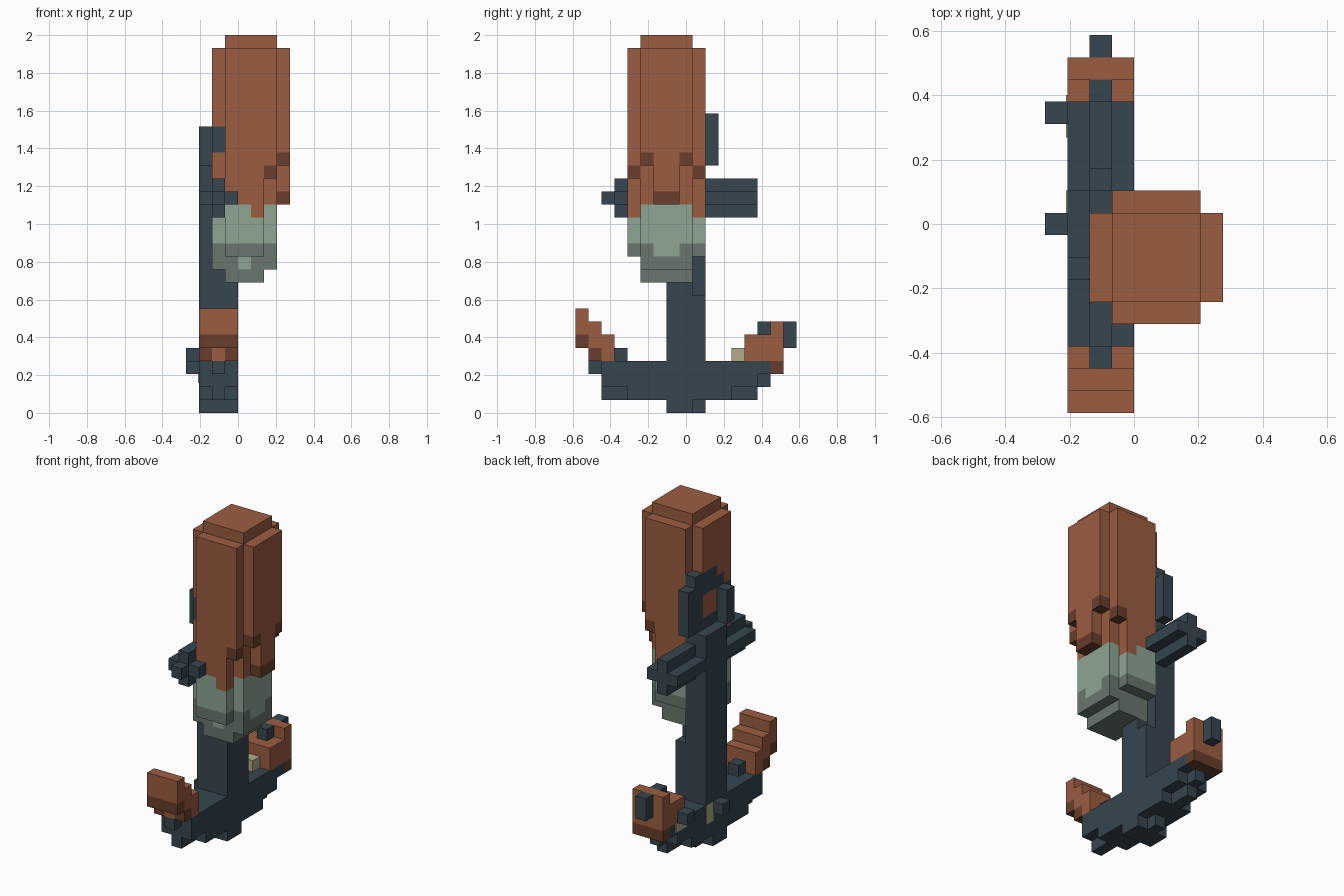
import bpy
import bmesh
from mathutils import Vector

UNIT = 2 / 29                       # edge of one block
ORIGIN = Vector((-4, -8.5, 0))      # grid corner, in blocks

default = bpy.data.objects.get("Cube")
if default:
    bpy.data.objects.remove(default, do_unlink=True)


def make_material(name, rgb):
    mat = bpy.data.materials.new(name)
    mat.use_nodes = True
    mat.diffuse_color = (*rgb, 1)
    mat.node_tree.nodes["Principled BSDF"].inputs["Base Color"].default_value = (*rgb, 1)
    return mat


names = ["rust", "dark_rust", "slate", "pale_green", "grey_green", "sand"]
colours = [(.33, .11, .053), (.138, .048, .024), (.037, .061, .078),
           (.266, .376, .296), (.138, .184, .15), (.44, .40, .26)]
materials = [make_material(n, c) for n, c in zip(names, colours)]

cells = {}                          # block position -> (part, material)


def fill(part, colour, xs, ys, zs):
    """Fill a range of blocks; later fills replace earlier ones."""
    for x in range(*xs):
        for y in range(*ys):
            for z in range(*zs):
                cells[x, y, z] = (part, names.index(colour))


def build_parts():
    """Turn the blocks into one outer-skin mesh per part."""
    axes = [Vector((1, 0, 0)), Vector((0, 1, 0)), Vector((0, 0, 1))]
    for part in sorted({p for p, _ in cells.values()}):
        bm = bmesh.new()
        for cell, (owner, mat) in cells.items():
            if owner != part:
                continue
            for a in range(3):
                u, v, n = axes[(a + 1) % 3], axes[(a + 2) % 3], axes[a]
                for side in (0, 1):
                    step = n if side else -n
                    if tuple(int(c) for c in Vector(cell) + step) in cells:
                        continue
                    p = Vector(cell) + ORIGIN + n * side
                    corners = [p, p + u, p + u + v, p + v]
                    if not side:
                        corners.reverse()
                    face = bm.faces.new([bm.verts.new(c * UNIT) for c in corners])
                    face.material_index = mat
        bmesh.ops.remove_doubles(bm, verts=bm.verts, dist=UNIT / 100)
        bmesh.ops.dissolve_limit(bm, angle_limit=.01, verts=bm.verts,
                                 edges=bm.edges, delimit={'MATERIAL'})
        finish(part, bm)


def finish(part, bm):
    mesh = bpy.data.meshes.new(part)
    bm.to_mesh(mesh)
    bm.free()
    for mat in materials:
        mesh.materials.append(mat)
    bpy.context.collection.objects.link(bpy.data.objects.new(part, mesh))


def plate(part, colour, low, high):
    """Thin painted patch, given by block coordinates."""
    bm = bmesh.new()
    bmesh.ops.create_cube(bm, size=1)
    low, high = Vector(low), Vector(high)
    for v in bm.verts:
        size = high - low
        v.co = (Vector([v.co[a] * size[a] for a in range(3)])
                + (low + high) / 2 + ORIGIN) * UNIT
    for f in bm.faces:
        f.material_index = names.index(colour)
    finish(part, bm)


wide, mid = (1, 4), (2, 3)

# Head: tall block with stepped corners and a cap
fill("head", "rust", (3, 7), (4, 10), (18, 28))
fill("head", "rust", (2, 8), (5, 9), (19, 28))
fill("head", "rust", (3, 7), (5, 9), (28, 29))
fill("head", "rust", (2, 7), (5, 9), (16, 19))
fill("head", "rust", (3, 6), (4, 10), (16, 18))
fill("head", "rust", (7, 8), (6, 8), (16, 19))
# Darker hanging tips
fill("head", "dark_rust", (7, 8), (6, 8), (16, 17))
for y in (5, 8):
    fill("head", "dark_rust", (7, 8), (y, y + 1), (19, 20))
for y in (4, 9):
    fill("head", "dark_rust", (6, 7), (y, y + 1), (18, 19))

# Pale neck tapering below the head, shaded at the bottom
for colour, zs in (("pale_green", (13, 16)), ("grey_green", (12, 13))):
    fill("neck", colour, (2, 7), (5, 9), zs)
    fill("neck", colour, (3, 6), (4, 10), zs)
fill("neck", "grey_green", (2, 7), (5, 9), (11, 12))
fill("neck", "grey_green", (3, 6), (5, 9), (10, 11))
fill("neck", "pale_green", (6, 7), (6, 8), (12, 13))
fill("neck", "pale_green", (4, 5), (5, 6), (11, 12))
for y in (4, 9):
    fill("neck", "rust", (5, 6), (y, y + 1), (15, 16))

# Anchor shank
fill("shank", "slate", wide, (7, 10), (4, 9))
fill("shank", "slate", (1, 2), (7, 10), (9, 19))
for x in (2, 3):
    for z in range(9, 18):
        for y in range(7, 9 if x == 3 else 10):
            if (x, y, z) not in cells:
                fill("shank", "slate", (x, x + 1), (y, y + 1), (z, z + 1))

# Crossbar with a plus-shaped section
for ys in ((3, 7), (7, 14)):
    fill("crossbar", "slate", mid, ys, (15, 18))
    fill("crossbar", "slate", wide, ys, (16, 17))
fill("crossbar", "slate", mid, (2, 3), (16, 17))

# Ring let into the side of the head
fill("ring", "slate", mid, (7, 10), (23, 24))
for z in (18, 19, 22):
    fill("ring", "slate", mid, (6, 11) if z > 18 else (7, 10), (z, z + 1))
fill("ring", "slate", mid, (5, 7), (20, 22))
fill("ring", "slate", mid, (9, 11), (20, 22))
fill("ring", "slate", (1, 2), (6, 7), (19, 22))

# Curved arms and the foot under the shank
fill("arms", "slate", wide, (2, 14), (2, 4))
fill("arms", "slate", wide, (4, 12), (1, 2))
fill("arms", "slate", mid, (2, 14), (1, 2))
fill("arms", "slate", wide, (14, 15), (3, 4))
fill("arms", "slate", mid, (14, 15), (2, 3))
fill("arms", "slate", mid, (1, 2), (3, 4))
fill("arms", "slate", wide, (7, 9), (0, 1))
fill("arms", "slate", mid, (7, 10), (0, 1))

# Front fluke, stepping up and outward
for y, low, high in ((0, 5, 8), (1, 4, 7), (2, 4, 6)):
    fill("front_fluke", "rust", wide, (y, y + 1), (low, high))
fill("front_fluke", "dark_rust", wide, (0, 1), (5, 6))
for x in (1, 3):
    fill("front_fluke", "dark_rust", (x, x + 1), (1, 2), (4, 5))

# Back fluke
fill("back_fluke", "rust", wide, (13, 15), (4, 6))
fill("back_fluke", "rust", wide, (15, 16), (4, 7))
fill("back_fluke", "dark_rust", wide, (15, 16), (3, 4))

# Small studs
fill("front_stud", "slate", mid, (3, 4), (4, 5))
fill("back_tip_stud", "slate", mid, (16, 17), (5, 7))
fill("back_top_stud", "slate", mid, (14, 15), (6, 7))
fill("side_stud", "slate", (0, 1), (8, 9), (3, 4))
fill("back_side_stud", "slate", (0, 1), (13, 14), (4, 5))
fill("sand_lump", "sand", mid, (12, 13), (4, 5))

build_parts()

# Sand patches on the side of the arms
plate("side_sand_patch", "sand", (.94, 9, 2.3), (1, 10, 4))
plate("back_sand_patch", "sand", (.94, 12.4, 3.2), (1, 14.3, 4))
